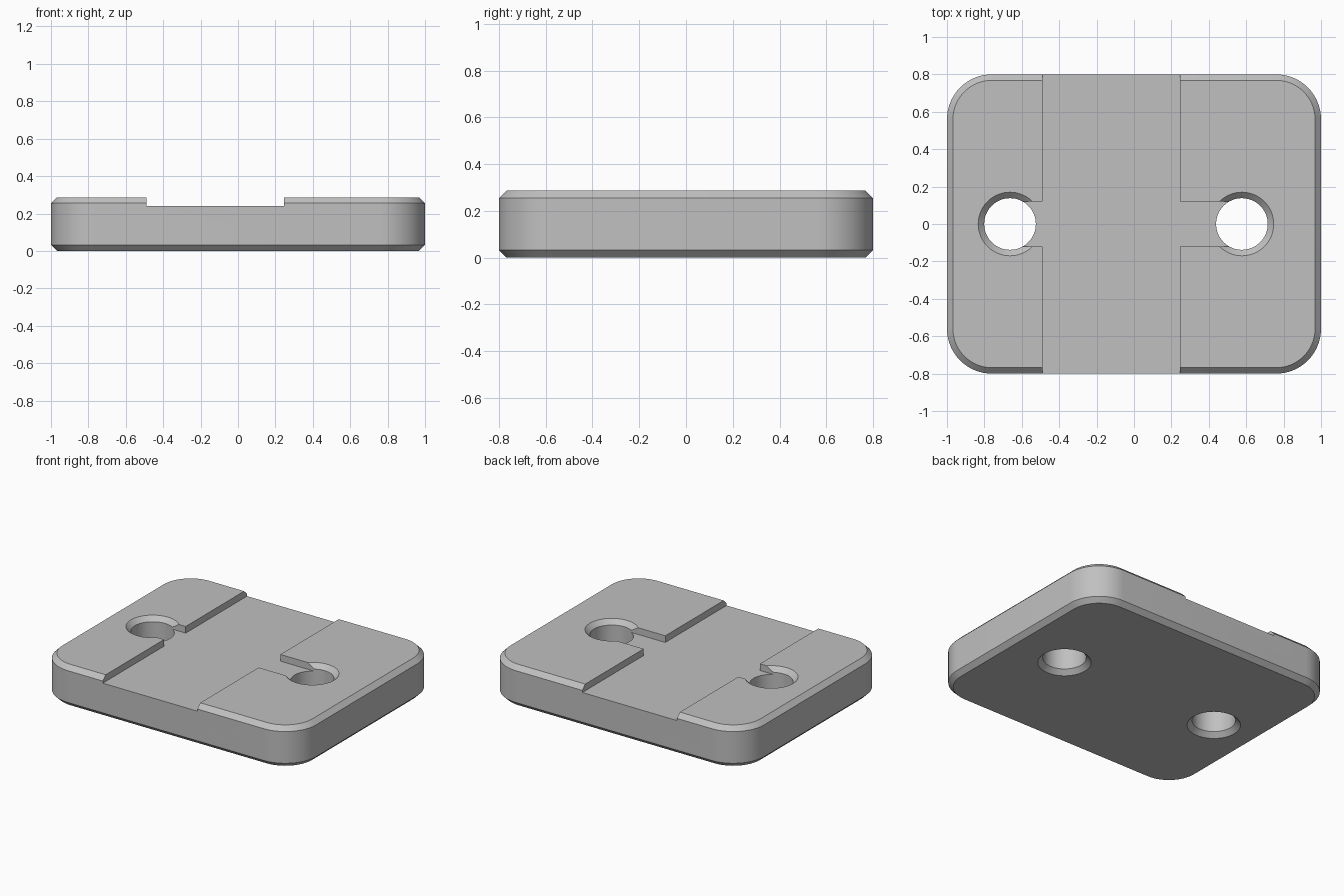
import bpy
import bmesh
from math import cos, sin, pi, radians

if "Cube" in bpy.data.objects:
    bpy.data.objects.remove(bpy.data.objects["Cube"])

HALF_X, HALF_Y, HEIGHT = 1.0, 0.8, 0.287
CORNER, CHAMFER = 0.24, 0.032
FLOOR = 0.24                        # channel floor height
CHANNEL = (-0.49, 0.245)            # channel sides in x
HOLES = (-0.663, 0.577)             # hole centres in x
HOLE_R, SLOT = 0.138, 0.12          # hole radius, slot half width

grey = bpy.data.materials.new("light grey")
grey.use_nodes = True
colour = (0.53, 0.53, 0.53, 1)
grey.diffuse_color = colour
grey.node_tree.nodes["Principled BSDF"].inputs["Base Color"].default_value = colour


def rounded_rect(inset, steps=16):
    """Rounded rectangle outline, shrunk by inset."""
    pts = []
    for k, (sx, sy) in enumerate([(1, 1), (-1, 1), (-1, -1), (1, -1)]):
        for i in range(steps + 1):
            a = (k + i / steps) * pi / 2
            r = CORNER - inset
            pts.append((sx * (HALF_X - CORNER) + r * cos(a),
                        sy * (HALF_Y - CORNER) + r * sin(a)))
    return pts


def circle(cx, r, steps=64):
    return [(cx + r * cos(2 * pi * i / steps), r * sin(2 * pi * i / steps))
            for i in range(steps)]


def loft(name, rings):
    """Closed solid through a stack of (outline, z) rings."""
    bm = bmesh.new()
    loops = [[bm.verts.new((x, y, z)) for x, y in pts] for pts, z in rings]
    n = len(loops[0])
    for a, b in zip(loops, loops[1:]):
        for i in range(n):
            j = (i + 1) % n
            bm.faces.new((a[i], a[j], b[j], b[i]))
    bm.faces.new(loops[0][::-1])
    bm.faces.new(loops[-1])
    bmesh.ops.recalc_face_normals(bm, faces=bm.faces)
    mesh = bpy.data.meshes.new(name)
    bm.to_mesh(mesh)
    bm.free()
    mesh.materials.append(grey)
    obj = bpy.data.objects.new(name, mesh)
    bpy.context.collection.objects.link(obj)
    return obj


# Chamfered plate
plate = loft("plate", [(rounded_rect(CHAMFER), 0),
                       (rounded_rect(0), CHAMFER),
                       (rounded_rect(0), HEIGHT - CHAMFER),
                       (rounded_rect(CHAMFER), HEIGHT)])

# Channel with a slot running out to each hole
x0, x1 = CHANNEL
far = HALF_Y + 0.2
cross = [(x0, -far), (x1, -far), (x1, -SLOT), (HOLES[1], -SLOT),
         (HOLES[1], SLOT), (x1, SLOT), (x1, far), (x0, far),
         (x0, SLOT), (HOLES[0], SLOT), (HOLES[0], -SLOT), (x0, -SLOT)]
cutters = [loft("channel_cutter", [(cross, FLOOR), (cross, HEIGHT + 0.2)])]

# Through holes, chamfered at both ends
over = 0.05
for side, cx in zip(("right", "left"), HOLES):
    wide = HOLE_R + CHAMFER + over
    cutters.append(loft(side + "_hole_cutter", [
        (circle(cx, wide), -over),
        (circle(cx, HOLE_R), CHAMFER),
        (circle(cx, HOLE_R), HEIGHT - CHAMFER),
        (circle(cx, wide), HEIGHT + over)]))

for cutter in cutters:
    cutter.hide_render = True
    mod = plate.modifiers.new(cutter.name, 'BOOLEAN')
    mod.operation = 'DIFFERENCE'
    mod.solver = 'EXACT'
    mod.object = cutter

# Bake the cuts, then shade the curved walls smooth
bpy.ops.object.select_all(action='DESELECT')
bpy.context.view_layer.objects.active = plate
plate.select_set(True)
for mod in list(plate.modifiers):
    bpy.ops.object.modifier_apply(modifier=mod.name)
for cutter in cutters:
    bpy.data.objects.remove(cutter)
bpy.ops.object.shade_smooth_by_angle(angle=radians(25))
